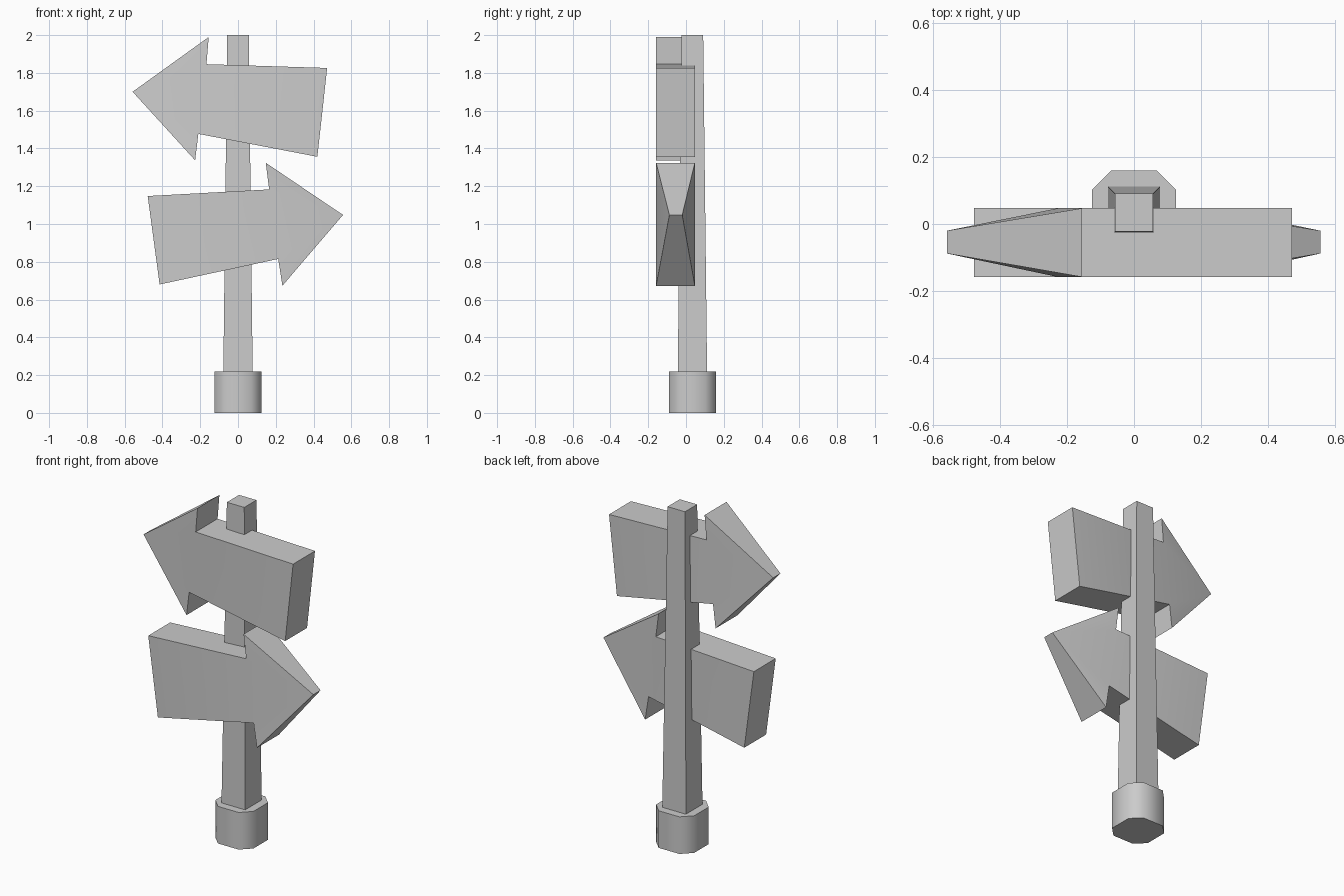
import bpy, math

if "Cube" in bpy.data.objects:
    bpy.data.objects.remove(bpy.data.objects["Cube"])

FRONT, BACK = -0.158, 0.047          # sign board faces
TIP_FRONT, TIP_BACK = -0.088, -0.02  # thinned arrow tip
POST_Y = 0.034


def make_object(name, verts, faces, angle):
    mesh = bpy.data.meshes.new(name)
    mesh.from_pydata(verts, [], faces)
    mesh.update()
    obj = bpy.data.objects.new(name, mesh)
    bpy.context.collection.objects.link(obj)
    bpy.ops.object.select_all(action='DESELECT')
    obj.select_set(True)
    bpy.context.view_layer.objects.active = obj
    bpy.ops.object.mode_set(mode='EDIT')
    bpy.ops.mesh.select_all(action='SELECT')
    bpy.ops.mesh.normals_make_consistent(inside=False)
    bpy.ops.object.mode_set(mode='OBJECT')
    bpy.ops.object.shade_smooth_by_angle(angle=math.radians(angle))
    return obj


def loft(name, lower, upper, z0, z1, angle=30):
    """Closed solid between two matching horizontal outlines."""
    n = len(lower)
    verts = [(x, y, z0) for x, y in lower] + [(x, y, z1) for x, y in upper]
    faces = [(i, (i + 1) % n, n + (i + 1) % n, n + i) for i in range(n)]
    faces += [tuple(range(n))[::-1], tuple(range(n, 2 * n))]
    return make_object(name, verts, faces, angle)


def square(h):
    return [(sx * h, POST_Y + sy * h) for sx, sy in ((-1, -1), (1, -1), (1, 1), (-1, 1))]


def arrow(name, profile):
    """Profile order: tip, barb, inner, tail, tail, inner, barb."""
    verts = []
    for tip_y, y in ((TIP_FRONT, FRONT), (TIP_BACK, BACK)):
        verts += [(x, tip_y if i == 0 else y, z) for i, (x, z) in enumerate(profile)]
    caps = [(0, 1, 2), (0, 2, 5), (0, 5, 6), (2, 3, 4, 5)]
    faces = caps + [tuple(i + 7 for i in reversed(f)) for f in caps]
    faces += [(i, i + 7, (i + 1) % 7 + 7, (i + 1) % 7) for i in range(7)]
    return make_object(name, verts, faces, 30)


# Octagonal foot
a, b = 0.125, 0.068
foot = [(x, POST_Y + y) for x, y in
        ((-b, -a), (b, -a), (a, -b), (a, b), (b, a), (-b, a), (-a, b), (-a, -b))]
loft("foot", foot, foot, 0, 0.22, 50)

# Tapered square post
loft("post", square(0.079), square(0.057), 0.1, 2.0)

# Two crooked arrow boards
arrow("upper_sign", [(-0.558, 1.70), (-0.155, 1.99), (-0.167, 1.846), (0.472, 1.826),
                     (0.42, 1.356), (-0.21, 1.477), (-0.227, 1.337)])
arrow("lower_sign", [(0.556, 1.048), (0.147, 1.324), (0.165, 1.183), (-0.478, 1.148),
                     (-0.415, 0.68), (0.213, 0.815), (0.235, 0.673)])
